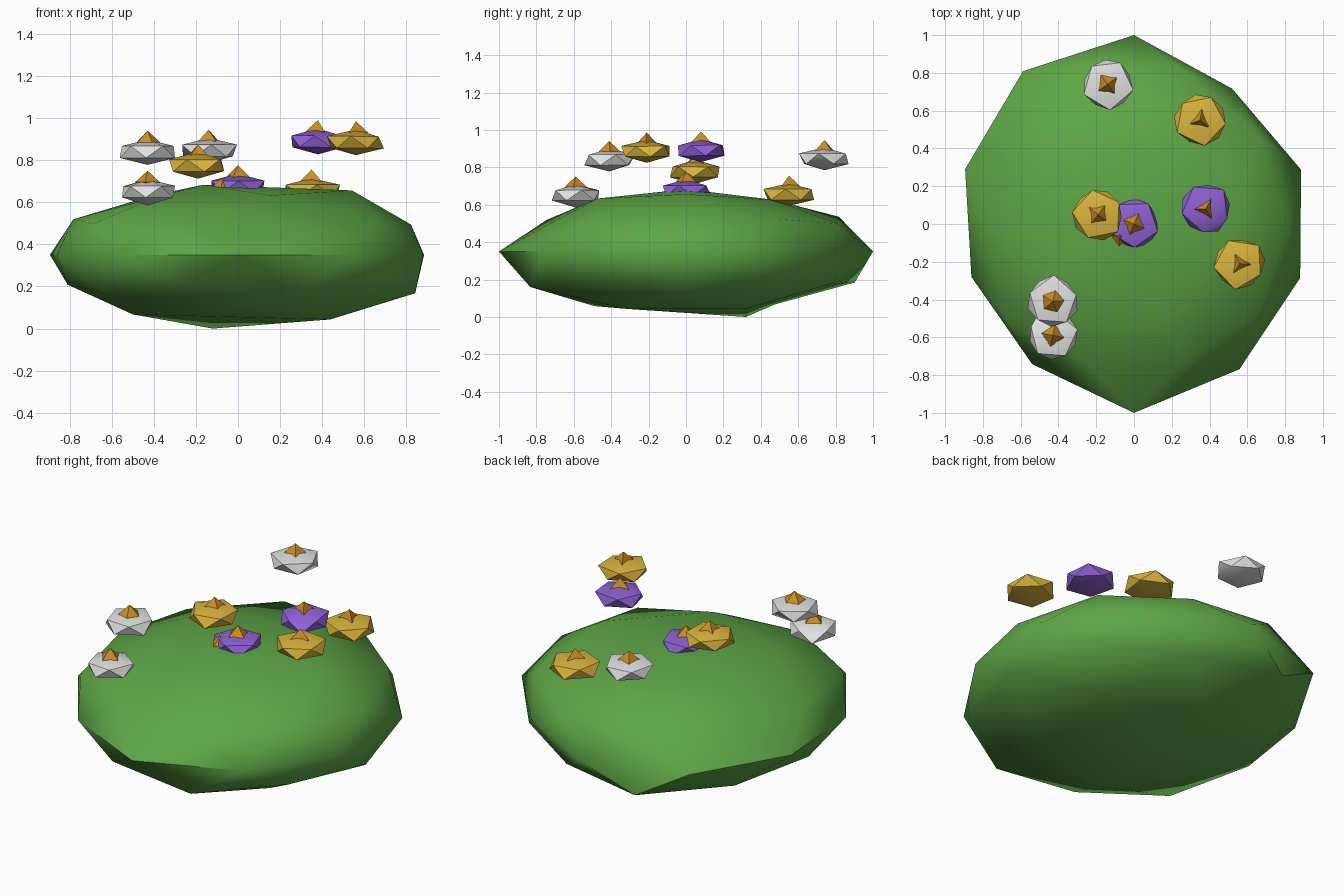
import bpy, bmesh, math, random
from mathutils import Vector

if "Cube" in bpy.data.objects:
    bpy.data.objects.remove(bpy.data.objects["Cube"])

random.seed(4)


def material(name, rgb):
    m = bpy.data.materials.new(name)
    m.diffuse_color = (*rgb, 1)
    m.use_nodes = True
    m.node_tree.nodes["Principled BSDF"].inputs["Base Color"].default_value = m.diffuse_color
    return m


GREEN = material("leaf green", (0.11, 0.38, 0.06))
WHITE = material("petal white", (0.75, 0.75, 0.75))
YELLOW = material("petal yellow", (0.70, 0.46, 0.045))
PURPLE = material("petal purple", (0.27, 0.12, 0.66))
ORANGE = material("centre orange", (0.60, 0.27, 0.015))


def finish(bm, name, mat, loc, angle):
    me = bpy.data.meshes.new(name)
    bm.to_mesh(me)
    bm.free()
    me.materials.append(mat)
    ob = bpy.data.objects.new(name, me)
    ob.location = loc
    bpy.context.collection.objects.link(ob)
    bpy.ops.object.select_all(action='DESELECT')
    ob.select_set(True)
    bpy.context.view_layer.objects.active = ob
    bpy.ops.object.shade_smooth_by_angle(angle=math.radians(angle))
    return ob


# Bush: flattened, slightly uneven icosphere; (azimuth, unit z, radial factor)
UNEVEN = [
    (90, 0, 1), (54, 0, .885), (18, 0, .93), (-18, 0, .925), (-54, 0, .95),
    (-90, 0, 1), (-126, 0, .917), (-162, 0, .905), (162, 0, .94), (126, 0, 1),
    (0, -.526, .99), (180, -.447, .905), (108, -.447, 1.06), (-72, -.526, 1.03),
    (-108, -.85, .98), (180, -.85, .95), (36, -.85, 1.03), (-36, -.85, 1.03),
    (180, .526, .92), (0, .447, .92), (108, .526, 1.01), (0, .85, 1.03),
    (-72, .447, .88), (-108, .526, .92), (72, .85, .93), (-144, .85, .92),
]
bm = bmesh.new()
bmesh.ops.create_icosphere(bm, subdivisions=2, radius=1)
for v in bm.verts:
    factor = .95
    for az, z, f in UNEVEN:
        r = math.sqrt(1 - z * z)
        a = math.radians(az)
        if (v.co - Vector((r * math.cos(a), r * math.sin(a), z))).length < .1:
            factor = f
    if v.co.z > .99:                       # crown and base points sit off centre
        v.co = Vector((-.167, 0, .333))
    elif v.co.z < -.99:
        v.co = Vector((-.12, .32, -.35))
    else:
        v.co *= factor
        v.co.z *= .35
finish(bm, "bush", GREEN, (0, 0, .35), 45)


def flower_centre(name, loc, sides):
    bm = bmesh.new()
    bmesh.ops.create_cone(bm, cap_ends=True, segments=sides, radius1=.06,
                          radius2=0, depth=.055)
    # underside comes to a point inside the petals
    base = min(bm.faces, key=lambda f: f.normal.z)
    bmesh.ops.poke(bm, faces=[base])
    low = min(bm.verts, key=lambda v: v.co.xy.length + v.co.z)
    low.co.z -= .04
    ob = finish(bm, name, ORANGE, loc, 30)
    ob.rotation_euler.z = random.uniform(0, 6)


def flower(i, x, y, z, mat, sides):
    # petals: flattened, jittered icosphere
    bm = bmesh.new()
    bmesh.ops.create_icosphere(bm, subdivisions=1, radius=1)
    for v in bm.verts:
        v.co *= random.uniform(.93, 1.06)
        v.co = Vector((v.co.x * .148, v.co.y * .148, v.co.z * .063))
    ob = finish(bm, f"petals_{i}", mat, (x, y, z), 40)
    ob.rotation_euler.z = random.uniform(0, 6)
    flower_centre(f"flower_centre_{i}", (x, y, z + .073), sides)


FLOWERS = [
    (-.14, .74, .845, WHITE, 4), (.35, .55, .655, YELLOW, 3),
    (-.19, .05, .775, YELLOW, 4), (0, 0, .675, PURPLE, 4),
    (.38, .08, .89, PURPLE, 3), (.56, -.21, .885, YELLOW, 3),
    (-.43, -.41, .84, WHITE, 5), (-.43, -.59, .65, WHITE, 4),
]
for i, f in enumerate(FLOWERS):
    flower(i, *f)

# tip of a flower almost hidden in the bush
flower_centre("hidden_flower_centre", (-.075, -.065, .69), 4)
